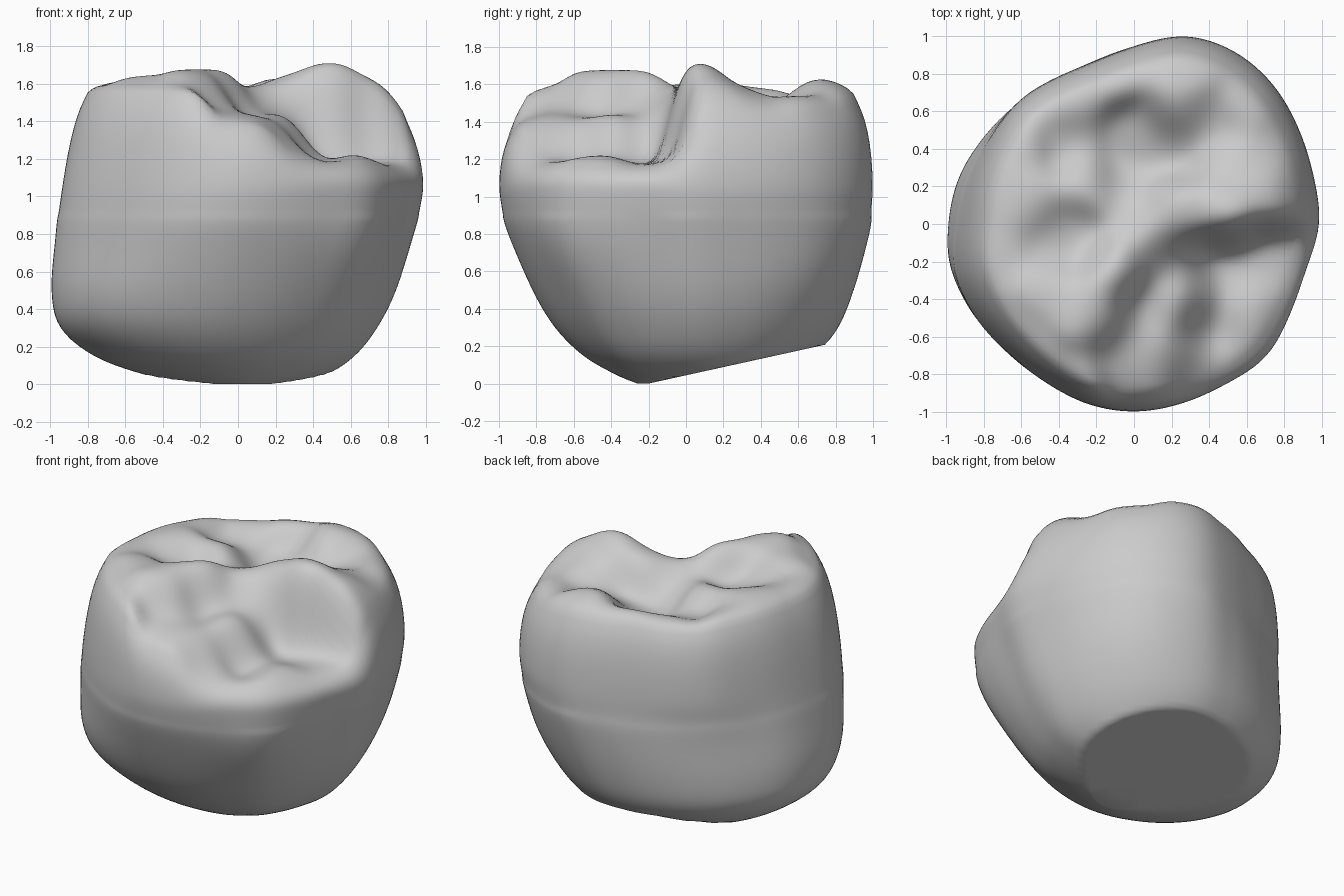
import bpy, bmesh, math

if "Cube" in bpy.data.objects:
    bpy.data.objects.remove(bpy.data.objects["Cube"])

SEG = 144
# outline radius seen from the top, every 15 degrees
RADII = [1.0, 1.0, 1.02, 1.05, 1.06, 1.035, .95, .89, .87, .88, .90, .94,
         .975, 1.015, 1.005, .985, .985, 1.0, 1.0, .985, .975, .99, .96, .955]
# wall sections: z, left, right, front, back
WALL = [(0, -.25, .3, -.26, .5), (.05, -.5, .47, -.38, .6), (.15, -.77, .62, -.55, .7),
        (.3, -.95, .74, -.7, .82), (.5, -1, .84, -.82, .9), (.8, -.98, .935, -.95, .98),
        (.93, -.965, .97, -.985, .995), (1.05, -.948, .992, -1.003, 1.005)]
# local swelling of the wall: angle, height, amount, vertical spread
SWELL = [(225, .4, .045, .3), (135, 1.15, .06, .3), (315, .75, .04, .25), (45, .6, .025, .25)]
# chewing surface: high points
CUSPS = [(.48, .08, 1.71), (.75, .18, 1.62), (.25, .06, 1.64), (.75, .38, 1.55), (.5, .3, 1.59),
         (.94, .2, 1.52), (-.1, -.25, 1.67), (-.2, -.5, 1.66), (-.45, -.35, 1.64),
         (-.35, -.85, 1.6), (-.65, -.6, 1.6), (-.75, -.15, 1.6), (-.8, .2, 1.6),
         (-.55, .1, 1.61), (-.25, .18, 1.58), (-.62, .42, 1.59), (-.1, .8, 1.6),
         (.25, .6, 1.59), (.3, .88, 1.62), (.6, .65, 1.57), (.27, -.42, 1.42),
         (.17, -.72, 1.4), (.6, -.47, 1.23), (.8, -.5, 1.2), (.6, -.75, 1.21)]
# chewing surface: grooves, pits and saddles
GROOVES = [(.92, -.17, 1.2), (.68, -.21, 1.18), (.45, -.25, 1.19), (.2, -.22, 1.43),
           (.4, -.5, 1.21), (.33, -.8, 1.25), (.08, -.45, 1.42), (-.04, -.68, 1.46),
           (.05, -.92, 1.42), (.1, -.08, 1.58), (-.02, .1, 1.52), (-.3, -.06, 1.49),
           (-.43, -.1, 1.53), (-.03, .3, 1.4), (0, .48, 1.42), (.22, .41, 1.44),
           (.4, .5, 1.5), (-.33, .42, 1.49), (-.35, .65, 1.56)]
POINTS = CUSPS + GROOVES


def spline(a, b, c, d, t):
    return .5 * (2 * b + (c - a) * t + (2 * a - 5 * b + 4 * c - d) * t * t
                 + (3 * b - a - 3 * c + d) * t ** 3)


def unit_outline(i):
    f = i / SEG * 24
    k = int(f)
    r = spline(*[RADII[(k + j) % 24] for j in (-1, 0, 1, 2)], f - k)
    a = 2 * math.pi * i / SEG
    return r * math.cos(a), r * math.sin(a)


def blend(x, y, values):
    ws = [math.exp(-((x - p[0]) ** 2 + (y - p[1]) ** 2) / (2 * .11 ** 2)) for p in POINTS]
    return sum(w * v for w, v in zip(ws, values)) / sum(ws)


# sharpen the smooth field so that it passes near the given heights
heights = [p[2] for p in POINTS]
for _ in range(4):
    est = [blend(p[0], p[1], heights) for p in POINTS]
    heights = [h + .8 * (p[2] - e) for h, p, e in zip(heights, POINTS, est)]

OUT = [unit_outline(i) for i in range(SEG)]


def base_plane(y):
    return max(0, .22 * (y + .2))


# horizontal section of the wall, rounder near the base
def section(row):
    z, l, r, f, b = row
    pts = []
    k = .6 * max(0, 1 - z / .9)
    for i, (u, v) in enumerate(OUT):
        a = 2 * math.pi * i / SEG
        u += k * (math.cos(a) - u)
        v += k * (math.sin(a) - v)
        g = 1 + sum(amt * math.exp(-((math.degrees(a) - ang) / 22) ** 2 - ((z - h) / sp) ** 2)
                    for ang, h, amt, sp in SWELL)
        x = (l + r) / 2 + u * g * (r - l) / 2
        y = (f + b) / 2 + v * g * (b - f) / 2
        pts.append((x, y, max(z, base_plane(y))))
    return pts


# walls, from the base up
rings = []
for s in (.33, .67):
    z, l, r, f, b = WALL[0]
    m = (f + b) / 2
    rings.append(section((0, l * s, r * s, m + (f - m) * s, m + (b - m) * s)))
n = len(WALL)
for k in range(n - 1):
    q = [WALL[max(0, min(n - 1, k + j))] for j in (-1, 0, 1, 2)]
    for t in range(5):
        rings.append(section([spline(*c, t / 5) for c in zip(*q)]))
top = section(WALL[-1])
rings.append(top)
seam_start = len(rings) - 7


# rounded shoulder running into the chewing surface; the left side leans inward
def crown_point(x, y, s):
    left = max(0, min(1, .5 - x))
    p = 9 + 6 * left + 2 * abs(y)
    lean = .13 * left * max(0, 1 - 1.3 * max(0, y))
    x, y = x * s, y * s
    z = 1.05 + (blend(x, y, heights) - 1.05) * math.sqrt(1 - s ** p)
    return x - x * lean * (z - 1.05) * s ** 4, y, z


for s in [.998, .993, .985, .975, .96, .94, .92] + [.89 - .03 * i for i in range(29)]:
    rings.append([crown_point(x, y, s) for x, y, z in top])

bm = bmesh.new()
vr = [[bm.verts.new(p) for p in ring] for ring in rings]
for a, b in zip(vr, vr[1:]):
    for i in range(SEG):
        j = (i + 1) % SEG
        bm.faces.new((a[i], a[j], b[j], b[i]))
low = bm.verts.new((.02, .12, base_plane(.12)))
mid = bm.verts.new(crown_point(0, 0, 0))
for i in range(SEG):
    j = (i + 1) % SEG
    bm.faces.new((low, vr[0][j], vr[0][i]))
    bm.faces.new((mid, vr[-1][i], vr[-1][j]))
bmesh.ops.recalc_face_normals(bm, faces=bm.faces)
# ease the seam between wall and shoulder
seam = [v for ring in vr[seam_start:seam_start + 14] for v in ring]
for _ in range(8):
    bmesh.ops.smooth_vert(bm, verts=seam, factor=.5, use_axis_x=True, use_axis_y=True, use_axis_z=True)
mesh = bpy.data.meshes.new("tooth_crown")
bm.to_mesh(mesh)
bm.free()
crown = bpy.data.objects.new("tooth_crown", mesh)
bpy.context.collection.objects.link(crown)
for p in mesh.polygons:
    p.use_smooth = True
